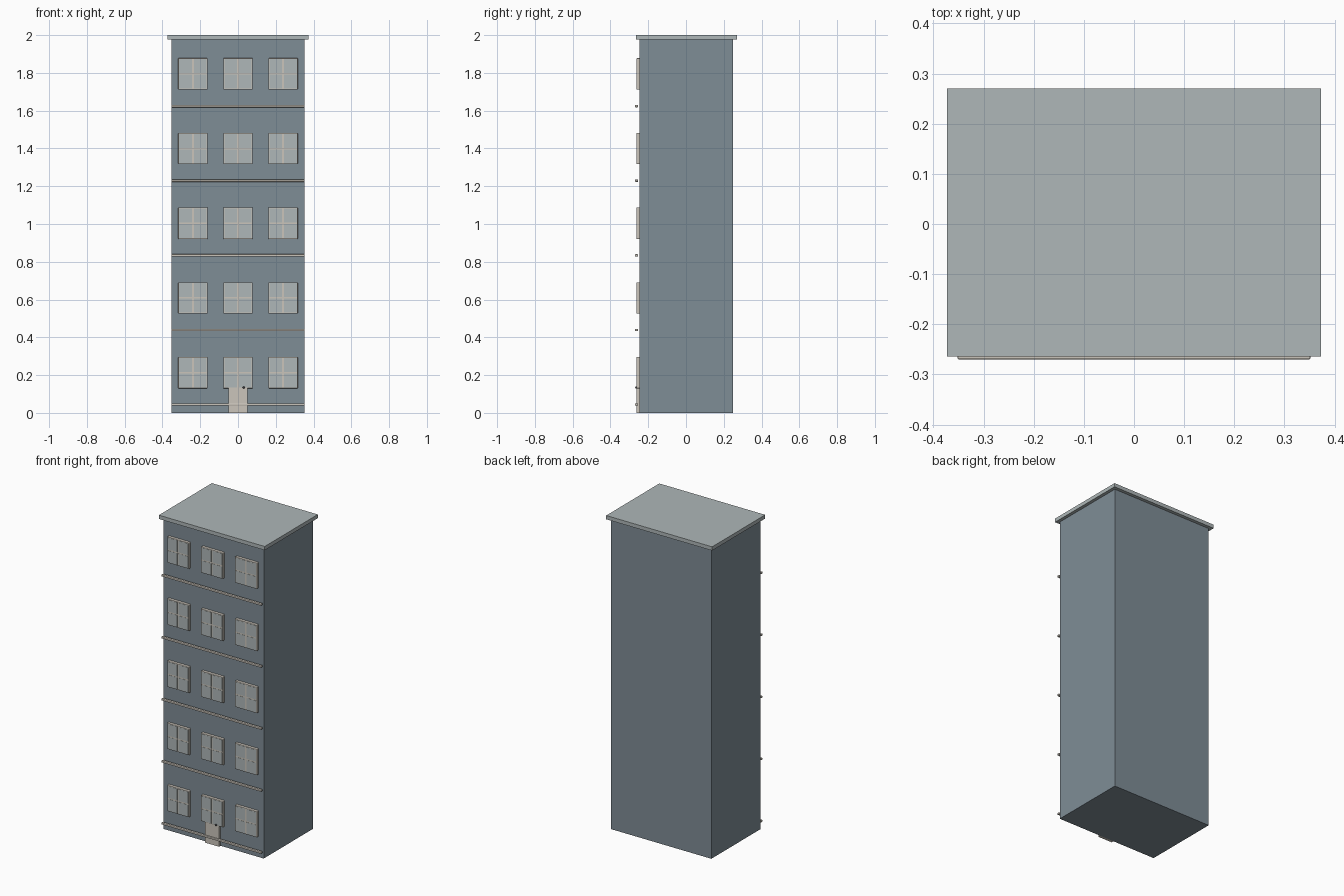
import bpy, bmesh
from mathutils import Matrix, Vector

if "Cube" in bpy.data.objects:
    bpy.data.objects.remove(bpy.data.objects["Cube"])


def material(name, rgb):
    m = bpy.data.materials.new(name)
    m.diffuse_color = (*rgb, 1.0)
    m.use_nodes = True
    m.node_tree.nodes["Principled BSDF"].inputs["Base Color"].default_value = m.diffuse_color
    return m


WALL = material("slate_blue", (0.212, 0.266, 0.305))
PALE = material("pale_grey", (0.425, 0.474, 0.479))
CREAM = material("warm_cream", (0.60, 0.56, 0.50))
DARK = material("dark_metal", (0.04, 0.04, 0.045))


def add_box(bm, x, y, z):
    """Box from (min, max) pairs."""
    size = Vector((x[1] - x[0], y[1] - y[0], z[1] - z[0]))
    mid = Vector((sum(x) / 2, sum(y) / 2, sum(z) / 2))
    bmesh.ops.create_cube(bm, size=1, matrix=Matrix.Translation(mid) @ Matrix.Diagonal((*size, 1)))


def finish(name, bm, mat, bevel=0.0):
    me = bpy.data.meshes.new(name)
    bm.to_mesh(me)
    bm.free()
    me.materials.append(mat)
    ob = bpy.data.objects.new(name, me)
    bpy.context.collection.objects.link(ob)
    if bevel:
        mod = ob.modifiers.new("bevel", "BEVEL")
        mod.width = bevel
        mod.segments = 2
    return ob


def box(name, mat, x, y, z, bevel=0.0):
    bm = bmesh.new()
    add_box(bm, x, y, z)
    return finish(name, bm, mat, bevel)


FRONT = -0.245
STOREY = 0.395

# Main block and overhanging roof slab
box("building_body", WALL, (-0.353, 0.353), (FRONT, 0.249), (0, 1.976))
box("roof_slab", PALE, (-0.373, 0.373), (-0.264, 0.270), (1.976, 2.0))

for floor in range(5):
    # Slim rounded ledge, standing just off the wall
    lz = 0.044 + STOREY * floor
    box(f"ledge_{floor}", CREAM, (-0.352, 0.352), (-0.270, -0.254), (lz - 0.006, lz + 0.006), 0.003)

    # Three windows: frame block with four thin glass panes
    cz = 0.213 + 0.3955 * floor
    for col, cx in enumerate((-0.239, 0, 0.239)):
        w, h = 0.0775, 0.083
        box(f"window_frame_{floor}_{col}", CREAM, (cx - w, cx + w), (FRONT - 0.017, FRONT + 0.005),
            (cz - h, cz + h), 0.003)
        bm = bmesh.new()
        for sx in (-1, 1):
            for sz in (-1, 1):
                add_box(bm, sorted((cx + sx * 0.005, cx + sx * (w - 0.005))),
                        (FRONT - 0.018, FRONT - 0.015),
                        sorted((cz + sz * 0.004, cz + sz * (h - 0.005))))
        finish(f"window_glass_{floor}_{col}", bm, PALE)

# Front door and its knob
box("front_door", CREAM, (-0.051, 0.049), (-0.261, FRONT + 0.005), (0, 0.134))
bm = bmesh.new()
bmesh.ops.create_uvsphere(bm, u_segments=12, v_segments=8, radius=0.006,
                          matrix=Matrix.Translation((0.03, -0.263, 0.135)))
for f in bm.faces:
    f.smooth = True
finish("door_knob", bm, DARK)
